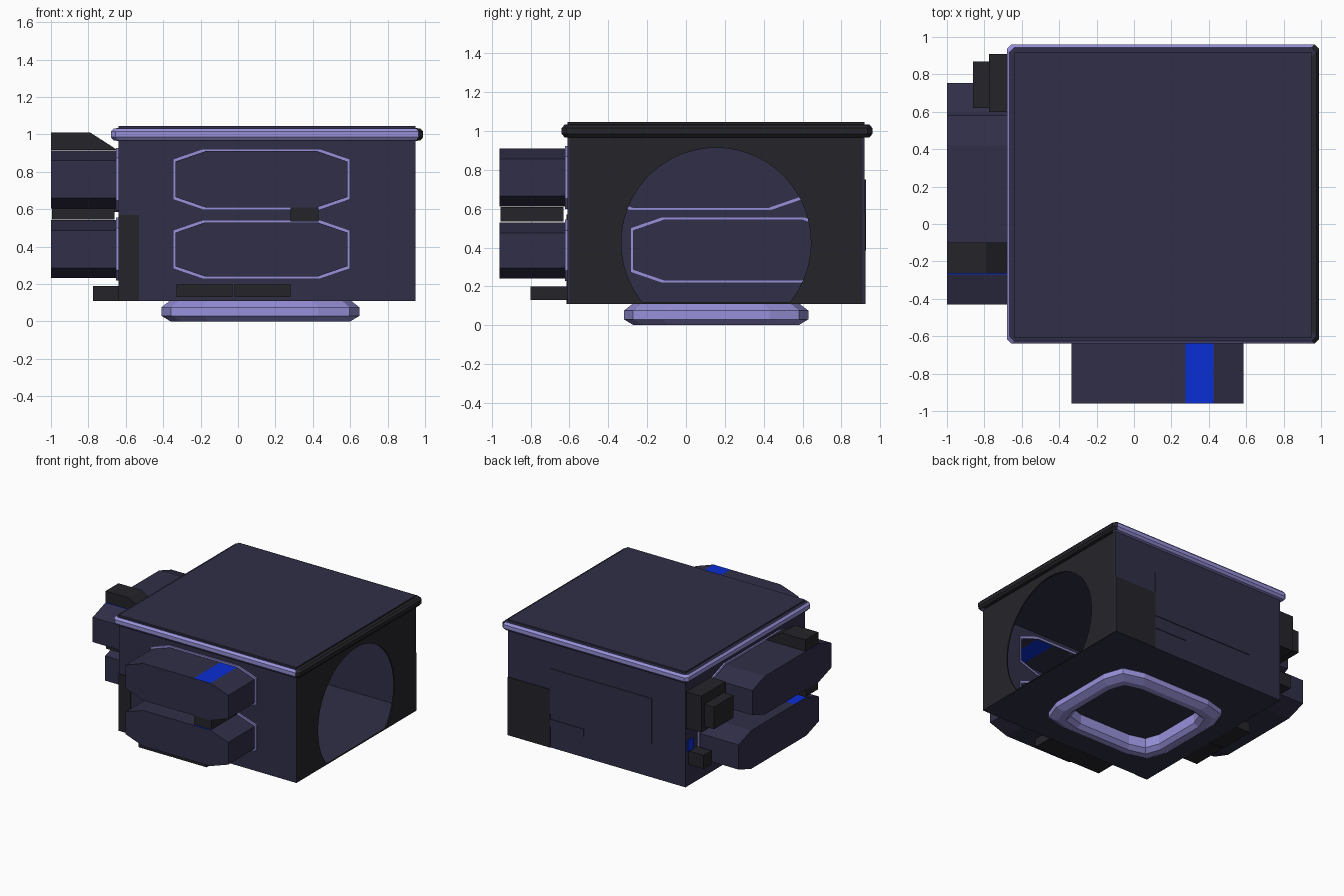
import bpy, bmesh, math
from mathutils import Vector

if "Cube" in bpy.data.objects:
    bpy.data.objects.remove(bpy.data.objects["Cube"])


def mat(name, rgb):
    m = bpy.data.materials.new(name)
    m.diffuse_color = (*rgb, 1)
    m.use_nodes = True
    m.node_tree.nodes["Principled BSDF"].inputs["Base Color"].default_value = m.diffuse_color
    return m


MAIN = mat("dark_purple", (0.030, 0.028, 0.064))
DARK = mat("charcoal", (0.018, 0.018, 0.023))
LAV = mat("lavender", (0.31, 0.285, 0.70))
BLUE = mat("window_blue", (0.003, 0.027, 0.66))

# u = viewer's right, d = distance out of the wall, z = up
PLACE = {
    "front": lambda u, d, z: Vector((u, -0.61 - d, z)),
    "left": lambda u, d, z: Vector((-0.64 - d, -u, z)),
    "back": lambda u, d, z: Vector((-u, 0.92 + d, z)),
    "right": lambda u, d, z: Vector((0.95 + d, u, z)),
}


def finish(name, bm, mats):
    me = bpy.data.meshes.new(name)
    bm.to_mesh(me)
    bm.free()
    for m in mats:
        me.materials.append(m)
    ob = bpy.data.objects.new(name, me)
    bpy.context.collection.objects.link(ob)
    return ob


def prism(name, pts, offset, mats):
    """Closed solid: polygon swept along an offset."""
    bm = bmesh.new()
    f = bm.faces.new([bm.verts.new(p) for p in pts])
    r = bmesh.ops.extrude_face_region(bm, geom=[f])
    vs = [g for g in r["geom"] if isinstance(g, bmesh.types.BMVert)]
    if f.is_valid is False or len(bm.faces) == len(pts) + 1:
        bm.faces.new([v for v in bm.verts if v not in vs][:len(pts)])
    bmesh.ops.translate(bm, verts=vs, vec=offset)
    bmesh.ops.recalc_face_normals(bm, faces=bm.faces[:])
    return finish(name, bm, mats)


def box(name, x0, x1, y0, y1, z0, z1, *mats):
    return prism(name, [(x0, y0, z0), (x1, y0, z0), (x1, y1, z0), (x0, y1, z0)],
                 Vector((0, 0, z1 - z0)), mats)


def wall_box(name, side, u0, u1, d0, d1, z0, z1, m):
    a, b = PLACE[side](u0, d0, z0), PLACE[side](u1, d1, z1)
    lo, hi = [[f(p, q) for p, q in zip(a, b)] for f in (min, max)]
    return box(name, lo[0], hi[0], lo[1], hi[1], lo[2], hi[2], m)


def slab(name, side, loops, d0, d1, m):
    """Flat slab on a wall: first loop is the outline, the others are holes."""
    cu = bpy.data.curves.new(name, 'CURVE')
    cu.dimensions, cu.fill_mode, cu.extrude = '2D', 'BOTH', (d1 - d0) / 2
    for loop in loops:
        s = cu.splines.new('POLY')
        s.points.add(len(loop) - 1)
        for p, (u, z) in zip(s.points, loop):
            p.co = (u, z, 0, 1)
        s.use_cyclic_u = True
    tmp = bpy.data.objects.new(name + "_curve", cu)
    bpy.context.collection.objects.link(tmp)
    dg = bpy.context.evaluated_depsgraph_get()
    me = bpy.data.meshes.new_from_object(tmp.evaluated_get(dg))
    bpy.data.objects.remove(tmp)
    bm = bmesh.new()
    bm.from_mesh(me)
    for v in bm.verts:
        v.co = PLACE[side](v.co.x, v.co.z + (d0 + d1) / 2, v.co.y)
    for f in bm.faces:
        f.smooth = False
        f.material_index = 0
    finish(name, bm, [m])


def octagon(u0, u1, z0, z1, g=0.0):
    u0, u1, z0, z1 = u0 - g, u1 + g, z0 - g, z1 + g
    c, h = 0.16, 0.055
    return [(u0, z0 + h), (u0 + c, z0), (u1 - c, z0), (u1, z0 + h),
            (u1, z1 - h), (u1 - c, z1), (u0 + c, z1), (u0, z1 - h)]


def pod(name, side, dims, depth):
    """Hollow pod with a blue window at the right end of its top."""
    pts = octagon(*dims)
    pts.insert(6, (dims[1] - 0.31, dims[3]))
    bm = bmesh.new()
    near, far = [[bm.verts.new(PLACE[side](u, d, z)) for u, z in pts] for d in (0, depth)]
    n = len(pts)
    for i in range(n):
        j = (i + 1) % n
        f = bm.faces.new([near[i], near[j], far[j], far[i]])
        f.material_index = 1 if i == 5 else 0
    bm.faces.new(far)
    bmesh.ops.recalc_face_normals(bm, faces=bm.faces[:])
    finish(name, bm, [MAIN, BLUE])
    slab(name + "_rim", side, [octagon(*dims, 0.013), octagon(*dims)], -0.014, 0.012, LAV)


def ring(name, plan, section, mats):
    """Sweep a closed section of (inset, z) round a plan outline."""
    bm = bmesh.new()
    rows = [[bm.verts.new((x, y, z)) for x, y in plan(i)] for i, z in section]
    n = len(rows[0])
    for k, a in enumerate(rows):
        b = rows[(k + 1) % len(rows)]
        for i in range(n):
            bm.faces.new([a[i], a[(i + 1) % n], b[(i + 1) % n], b[i]])
    bmesh.ops.recalc_face_normals(bm, faces=bm.faces[:])
    return finish(name, bm, mats)


# Hollow body: walls with pod openings and a round doorway
PODS = {"front": [(-0.335, 0.585, 0.61, 0.91), (-0.335, 0.585, 0.24, 0.53)],
        "left": [(-0.58, 0.43, 0.605, 0.915), (-0.755, 0.27, 0.232, 0.542)]}
SPAN = {"front": (-0.64, 0.95), "left": (-0.92, 0.61), "back": (-0.95, 0.64), "right": (-0.61, 0.92)}
arc = [-0.68 + i * (math.pi + 1.36) / 48 for i in range(49)]
door = [(0.155 + 0.488 * math.cos(a), 0.425 + 0.488 * math.sin(a)) for a in arc]
for side, (a, b) in SPAN.items():
    holes = [octagon(*p) for p in PODS.get(side, [])]
    if side == "right":
        holes = [door]
    slab(side + "_wall", side, [[(a, 0.11), (b, 0.11), (b, 0.97), (a, 0.97)]] + holes,
         -0.01, 0, DARK if side == "right" else MAIN)
    for p, label in zip(PODS.get(side, []), ("upper", "lower")):
        pod(f"{side}_{label}_pod", side, p, 0.35 if side == "front" else 0.36)
box("floor", -0.64, 0.95, -0.61, 0.92, 0.11, 0.118, MAIN)

# Roof slab, charcoal on its right edge
roof = box("roof", -0.64, 0.95, -0.61, 0.92, 0.955, 1.045, MAIN, DARK)
for f in roof.data.polygons:
    f.material_index = int(f.normal.x > 0.9)


# Roof rim with small cut corners
def roof_plan(i):
    x0, x1, y0, y1, c = -0.68 + i, 0.99 - i, -0.64 + i, 0.96 - i, 0.025
    return [(x0 + c, y0), (x1 - c, y0), (x1, y0 + c), (x1, y1 - c),
            (x1 - c, y1), (x0 + c, y1), (x0, y1 - c), (x0, y0 + c)]


rim = ring("roof_rim", roof_plan, [(0, 0.985), (0, 1.015), (0.015, 1.032), (0.05, 1.034),
                                   (0.05, 0.965), (0.015, 0.967)], [LAV, MAIN, DARK])
for f in rim.data.polygons:
    f.material_index = 2 if f.center.x > 0.955 else 1 if f.normal.z > 0.8 else 0


# Base ring under the floor
def base_plan(i):
    a, b = 0.53 - i, 0.475 - i
    q = [(1, 0.58), (0.9, 0.9), (0.58, 1)]
    pts = q + [(-x, y) for x, y in q[::-1]]
    pts += [(-x, -y) for x, y in pts]
    return [(0.12 + a * x, 0.155 + b * y) for x, y in pts]


ring("base_ring", base_plan, [(0.05, 0), (0, 0.03), (0, 0.075), (0.045, 0.11),
                              (0.13, 0.11), (0.13, 0.03), (0.1, 0)], [LAV])

# Charcoal brackets between and above the pods
wall_box("front_pod_bracket", "front", 0.28, 0.43, 0.02, 0.345, 0.534, 0.608, DARK)
wall_box("left_pod_bracket", "left", 0.11, 0.265, 0.02, 0.355, 0.545, 0.603, DARK)
prism("left_top_bracket", [(x, -0.265, z) for x, z in
      ((-1, 0.917), (-1, 1.01), (-0.79, 1.01), (-0.645, 0.917))], Vector((0, 0.165, 0)), [DARK])

# Low shelves under the pods
for i, u in enumerate((-0.33, -0.02)):
    wall_box(f"front_shelf_{i}", "front", u, u + 0.3, 0, 0.19, 0.13, 0.2, DARK)
    wall_box(f"left_shelf_{i}", "left", u - 0.08, u + 0.22, 0, 0.135, 0.11, 0.19, DARK)

# Equipment boxes at the back of the left wall
wall_box("equipment_box", "left", -0.91, -0.6, 0, 0.135, 0.585, 0.88, DARK)
wall_box("equipment_box_cover", "left", -0.87, -0.62, 0.135, 0.22, 0.62, 0.80, DARK)
wall_box("small_box", "left", -0.88, -0.78, 0, 0.135, 0.28, 0.39, DARK)
wall_box("small_window", "left", -0.9, -0.82, 0, 0.008, 0.39, 0.48, BLUE)

# Thin wall plates
wall_box("front_corner_plate", "front", -0.64, -0.53, 0, 0.005, 0.11, 0.57, DARK)
wall_box("back_corner_plate", "back", -0.95, -0.57, 0, 0.005, 0.11, 0.58, DARK)
wall_box("back_panel", "back", -0.57, 0.34, 0, 0.006, 0.385, 0.75, MAIN)
wall_box("back_vent", "back", -0.57, -0.27, 0, 0.005, 0.28, 0.34, MAIN)
